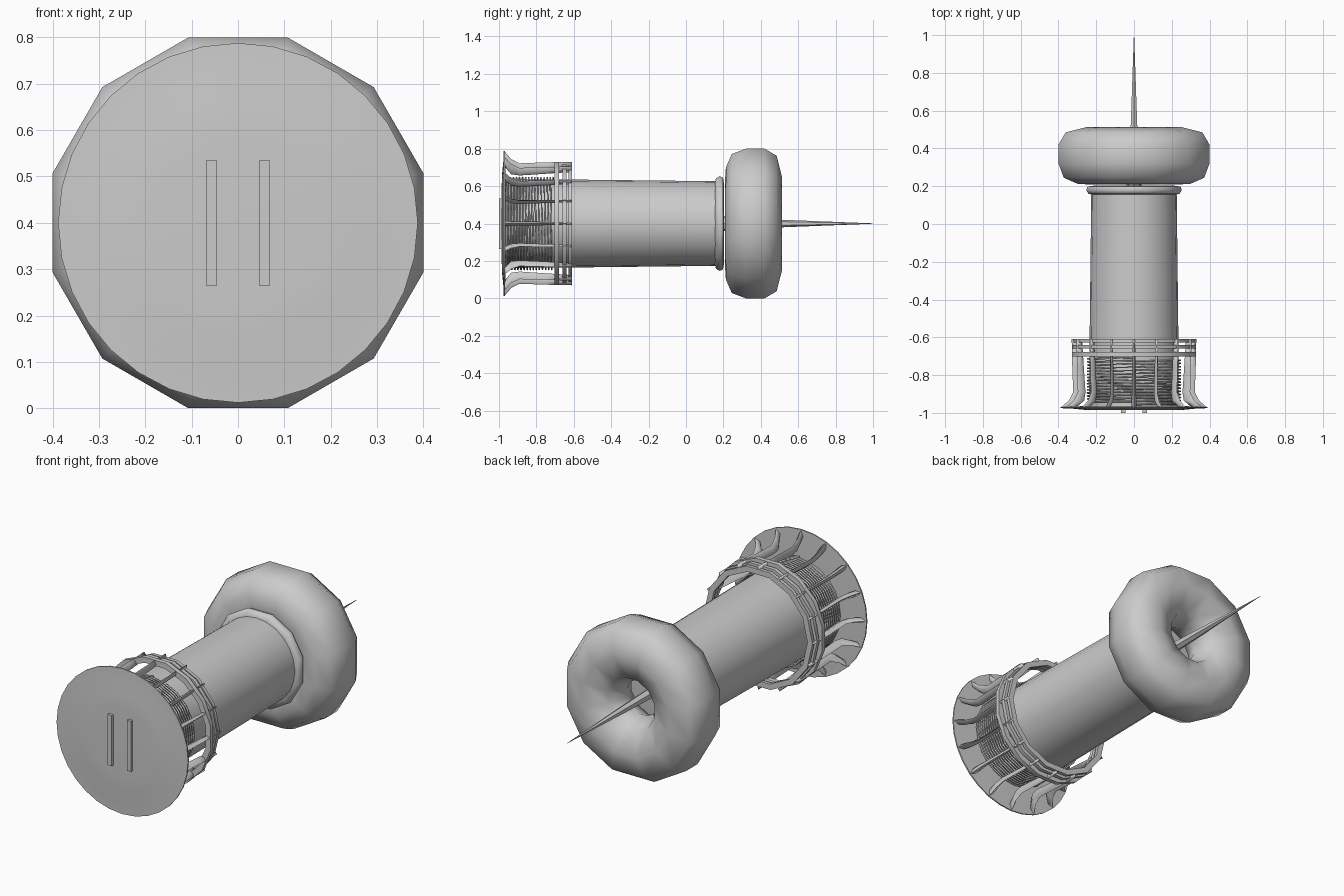
import bpy, math
from mathutils import Vector

if "Cube" in bpy.data.objects:
    bpy.data.objects.remove(bpy.data.objects["Cube"])

AXIS_Z = 0.4


def polar(r, y, a):
    """Point at radius r and angle a around the long (y) axis."""
    return Vector((r * math.sin(a), y, AXIS_Z + r * math.cos(a)))


def make(name, verts, faces, angle=40):
    me = bpy.data.meshes.new(name)
    me.from_pydata(verts, [], faces)
    ob = bpy.data.objects.new(name, me)
    bpy.context.collection.objects.link(ob)
    bpy.ops.object.select_all(action='DESELECT')
    ob.select_set(True)
    bpy.context.view_layer.objects.active = ob
    bpy.ops.object.mode_set(mode='EDIT')
    bpy.ops.mesh.select_all(action='SELECT')
    bpy.ops.mesh.normals_make_consistent(inside=False)
    bpy.ops.object.mode_set(mode='OBJECT')
    bpy.ops.object.shade_smooth_by_angle(angle=math.radians(angle))
    return ob


def lathe(name, profile, sides, closed=False, phase=0.0, angle=40):
    """Spin (radius, y) points about the long axis; open profiles get end caps."""
    n = len(profile)
    verts = [polar(r, y, 2 * math.pi * (s + phase) / sides)
             for s in range(sides) for r, y in profile]
    faces = []
    for s in range(sides):
        a, b = s * n, (s + 1) % sides * n
        for i in range(n if closed else n - 1):
            j = (i + 1) % n
            faces.append((a + i, a + j, b + j, b + i))
    if not closed:
        faces.append([s * n for s in range(sides)])
        faces.append([s * n + n - 1 for s in range(sides)])
    return make(name, verts, faces, angle)


def band(name, r, y, w, t, sides):
    """Flat hoop of radius r, width w along the axis and thickness t."""
    return lathe(name, [(r, y - w / 2), (r, y + w / 2),
                        (r - t, y + w / 2), (r - t, y - w / 2)], sides, True, 0.5)


# Top electrode: low-poly doughnut
lathe("toroid", [(0.31, 0.213), (0.385, 0.245), (0.414, 0.32), (0.414, 0.42),
                 (0.375, 0.485), (0.26, 0.513), (0.14, 0.46), (0.095, 0.36),
                 (0.14, 0.265), (0.23, 0.208)], 12, True, 0.5, 75)

# Spike and its mounting stub
lathe("spike", [(0.03, 0.2), (0.02, 0.52), (0.012, 0.72), (0.001, 1.0)], 6)
lathe("spike_stub", [(0.04, 0.19), (0.04, 0.225)], 8)

# Main column and its end collar
lathe("column", [(0.237, -0.965), (0.235, -0.6), (0.226, 0.18)], 24)
lathe("collar", [(0.225, 0.155), (0.25, 0.16), (0.262, 0.18), (0.255, 0.198),
                 (0.22, 0.203)], 12, phase=0.5, angle=60)

# Base plate, slightly domed
lathe("base_plate", [(0.18, -0.986), (0.26, -0.984), (0.33, -0.977),
                     (0.388, -0.975), (0.388, -0.968), (0.2, -0.962)], 32)

# Two raised bars under the base
for side, label in ((-1, "left"), (1, "right")):
    bpy.ops.mesh.primitive_cube_add(size=1, location=(side * 0.057, -0.989, 0.4))
    bar = bpy.context.object
    bar.name = "base_bar_" + label
    bar.scale = (0.024, 0.022, 0.27)

# Hoops tying the cage together
band("cage_hoop_lower", 0.335, -0.69, 0.024, 0.03, 16)
band("cage_hoop_middle", 0.326, -0.65, 0.02, 0.03, 14)
band("cage_hoop_upper", 0.32, -0.618, 0.018, 0.03, 14)

# Ribs: (outer radius, inner radius, y, half width), flared at the foot
rib_sections = [(0.386, 0.33, -0.97, 0.014), (0.345, 0.285, -0.935, 0.013),
                (0.322, 0.278, -0.89, 0.011), (0.327, 0.288, -0.75, 0.009),
                (0.33, 0.298, -0.61, 0.006)]
verts, faces = [], []
for k in range(16):
    a = 2 * math.pi * k / 16
    side = Vector((math.cos(a), 0, -math.sin(a)))
    base = len(verts)
    for ro, ri, y, w in rib_sections:
        mid = polar((ro + ri) / 2, y, a)
        verts += [polar(ro, y, a), mid + side * w, polar(ri, y, a), mid - side * w]
    last = base + 4 * (len(rib_sections) - 1)
    for s in range(len(rib_sections) - 1):
        for i in range(4):
            j, o = (i + 1) % 4, base + 4 * s
            faces.append((o + i, o + j, o + 4 + j, o + 4 + i))
    faces += [(base, base + 1, base + 2, base + 3), (last, last + 1, last + 2, last + 3)]
make("cage_ribs", verts, faces, 100)

# Wire winding inside the cage
turns, steps = 15, 20
curve = bpy.data.curves.new("coil_winding", 'CURVE')
curve.dimensions = '3D'
curve.bevel_depth = 0.005
curve.bevel_resolution = 0
curve.use_fill_caps = True
spline = curve.splines.new('POLY')
count = turns * steps + 1
spline.points.add(count - 1)
for i in range(count):
    p = polar(0.246, -0.955 + 0.245 * i / (count - 1), 2 * math.pi * i / steps)
    spline.points[i].co = (*p, 1)
bpy.context.collection.objects.link(bpy.data.objects.new("coil_winding", curve))
